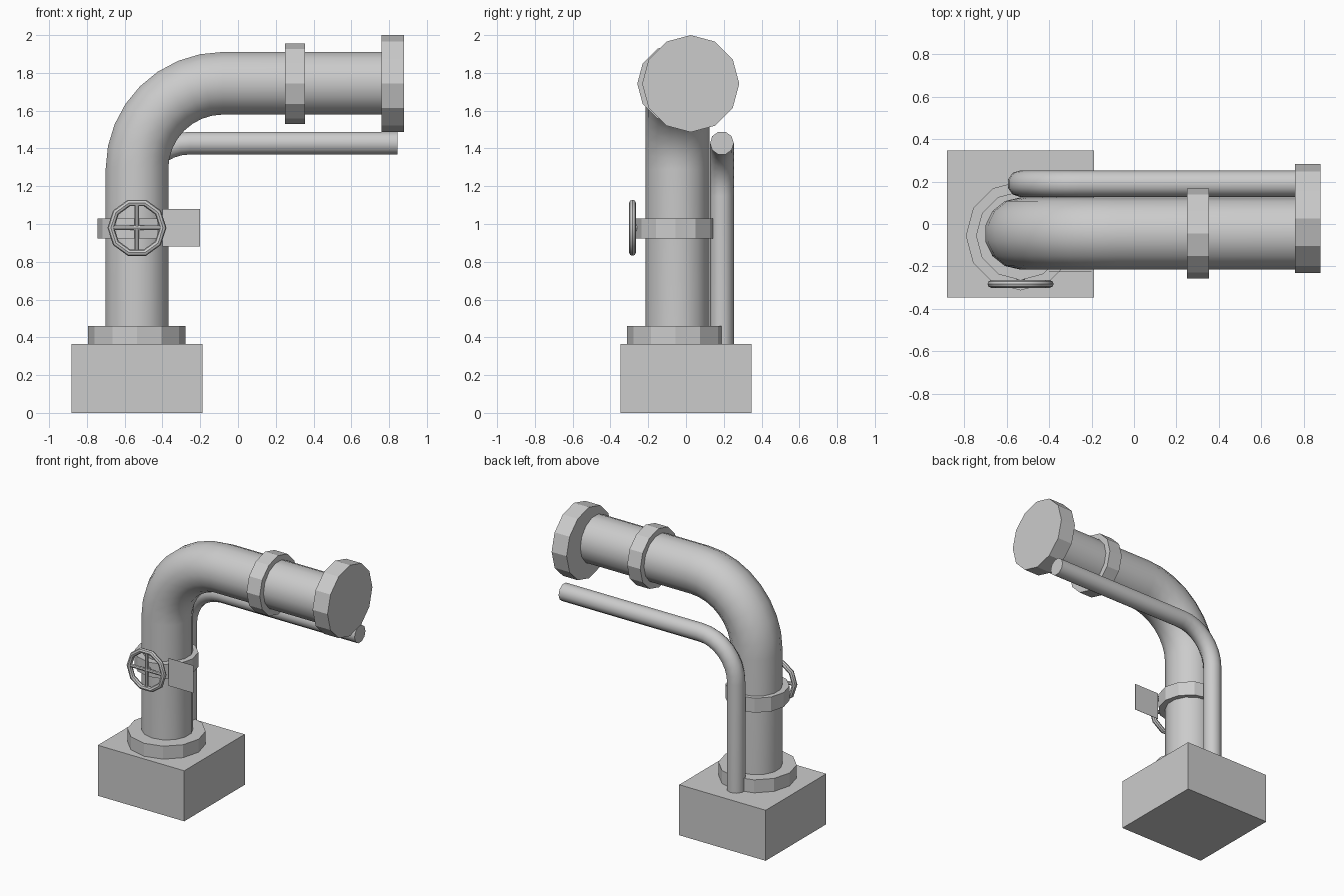
import bpy
import bmesh
from math import sin, cos, pi
from mathutils import Matrix, Vector

if "Cube" in bpy.data.objects:
    bpy.data.objects.remove(bpy.data.objects["Cube"], do_unlink=True)

GREY = (0.6, 0.6, 0.6, 1.0)
grey = bpy.data.materials.new("plain grey")
grey.use_nodes = True
grey.diffuse_color = GREY
grey.node_tree.nodes["Principled BSDF"].inputs["Base Color"].default_value = GREY

PIPE_X, PIPE_Y, PIPE_Z = -0.535, -0.045, 1.745   # riser axis and outlet height
TURN = {"X": Matrix.Rotation(pi / 2, 4, "Y"),
        "Y": Matrix.Rotation(-pi / 2, 4, "X"),
        "Z": Matrix.Identity(4)}


def finish(name, bm, smooth=False):
    bmesh.ops.recalc_face_normals(bm, faces=bm.faces)
    mesh = bpy.data.meshes.new(name)
    bm.to_mesh(mesh)
    bm.free()
    mesh.materials.append(grey)
    obj = bpy.data.objects.new(name, mesh)
    bpy.context.collection.objects.link(obj)
    if smooth:
        bpy.ops.object.select_all(action="DESELECT")
        obj.select_set(True)
        bpy.context.view_layer.objects.active = obj
        bpy.ops.object.shade_smooth_by_angle(angle=0.7)
    return obj


def disc(name, axis, centre, radius, length, sides=12, smooth=False):
    bm = bmesh.new()
    bmesh.ops.create_cone(bm, cap_ends=True, segments=sides, radius1=radius,
                          radius2=radius, depth=length,
                          matrix=Matrix.Translation(centre) @ TURN[axis])
    return finish(name, bm, smooth)


def bent_pipe(name, y, z_start, z_top, x_end, bend, radius, sides, steps=8):
    # Riser, quarter bend, then a straight run towards +x
    stations = [(PIPE_X, z_start, 0)]
    for i in range(steps + 1):
        t = pi / 2 * i / steps
        stations.append((PIPE_X + bend * (1 - cos(t)), z_top - bend * (1 - sin(t)), t))
    stations.append((x_end, z_top, pi / 2))
    bm = bmesh.new()
    rings = []
    for x, z, t in stations:
        across = Vector((-cos(t), 0, sin(t)))
        ring = []
        for k in range(sides):
            a = 2 * pi * k / sides
            ring.append(bm.verts.new(Vector((x, y, z)) + across * radius * sin(a)
                                     + Vector((0, radius * cos(a), 0))))
        rings.append(ring)
    for r0, r1 in zip(rings, rings[1:]):
        for k in range(sides):
            j = (k + 1) % sides
            bm.faces.new((r0[k], r0[j], r1[j], r1[k]))
    bm.faces.new(rings[0])
    bm.faces.new(rings[-1])
    return finish(name, bm, smooth=True)


# Base block
bm = bmesh.new()
bmesh.ops.create_cube(bm, size=1, matrix=Matrix.Translation((-0.535, 0, 0.183))
                      @ Matrix.Diagonal((0.693, 0.693, 0.366, 1)))
finish("base_block", bm)

# Pipes
bent_pipe("main_pipe", PIPE_Y, 0.36, PIPE_Z, 0.80, 0.455, 0.17, 14)
bent_pipe("side_pipe", 0.19, 0.36, 1.428, 0.845, 0.28, 0.063, 10)

# Flanges and clamp rings
disc("base_flange", "Z", (PIPE_X, -0.055, 0.412), 0.258, 0.096)
disc("riser_clamp", "Z", (PIPE_X, -0.055, 0.977), 0.21, 0.105)
disc("outlet_clamp", "X", (0.302, PIPE_Y, 1.743), 0.213, 0.105)
disc("outlet_flange", "X", (0.82, 0.025, 1.743), 0.257, 0.12)

# Valve wheel: rim, crossed spokes and a short stem
HUB = Vector((PIPE_X, -0.283, 0.98))
bm = bmesh.new()
RIM_SIDES, TUBE_SIDES = 10, 8
rim = []
for i in range(RIM_SIDES):
    a = 2 * pi * i / RIM_SIDES
    out = Vector((cos(a), 0, sin(a)))
    rim.append([bm.verts.new(HUB + out * (0.138 + 0.018 * cos(b)) + Vector((0, 0.018 * sin(b), 0)))
                for b in (2 * pi * k / TUBE_SIDES for k in range(TUBE_SIDES))])
for i in range(RIM_SIDES):
    r0, r1 = rim[i], rim[(i + 1) % RIM_SIDES]
    for k in range(TUBE_SIDES):
        j = (k + 1) % TUBE_SIDES
        bm.faces.new((r0[k], r0[j], r1[j], r1[k]))
finish("wheel_rim", bm, smooth=True)
for axis in "XZ":
    disc("wheel_spoke_" + axis.lower(), axis, HUB, 0.012, 0.265, 8, True)
disc("wheel_stem", "Y", HUB + Vector((0, 0.02, 0)), 0.02, 0.05, 8, True)

# Flat tag plate beside the valve
bm = bmesh.new()
bmesh.ops.create_cube(bm, size=1, matrix=Matrix.Translation((-0.30, -0.225, 0.98))
                      @ Matrix.Diagonal((0.20, 0.002, 0.20, 1)))
finish("tag_plate", bm)
